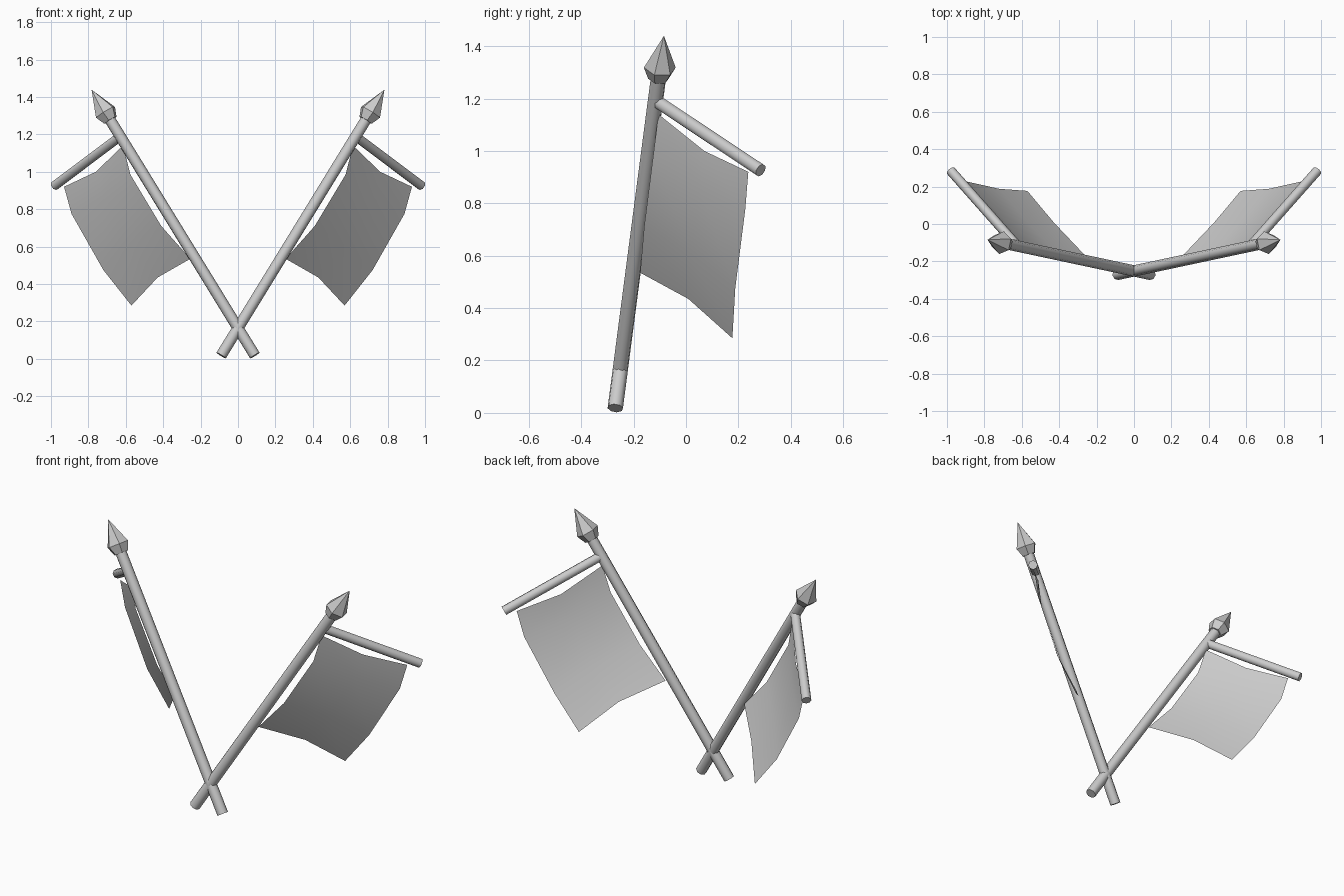
import bpy, bmesh, math
from mathutils import Vector

if "Cube" in bpy.data.objects:
    bpy.data.objects.remove(bpy.data.objects["Cube"])

BOTTOM = Vector((-0.09, -0.27, 0.018))
TOP = Vector((0.685, -0.105, 1.28))
AXIS = (TOP - BOTTOM).normalized()


def finish(name, bm, smooth):
    """Make the object and mirror it to the other side."""
    bmesh.ops.recalc_face_normals(bm, faces=bm.faces)
    me = bpy.data.meshes.new(name)
    bm.to_mesh(me)
    bm.free()
    ob = bpy.data.objects.new(name, me)
    bpy.context.collection.objects.link(ob)
    bpy.ops.object.select_all(action='DESELECT')
    ob.select_set(True)
    bpy.context.view_layer.objects.active = ob
    bpy.ops.object.shade_smooth_by_angle(angle=math.radians(smooth))
    mod = ob.modifiers.new("mirror", 'MIRROR')
    mod.use_mirror_merge = False
    return ob


def turned(name, start, axis, profile, sides, smooth):
    """Stack rings (distance, radius) along an axis."""
    bm = bmesh.new()
    rot = axis.to_track_quat('Z', 'Y')
    rings = []
    for d, r in profile:
        rings.append([bm.verts.new(start + rot @ Vector((
            r * math.cos(2 * math.pi * i / sides),
            r * math.sin(2 * math.pi * i / sides), d))) for i in range(sides)])
    for a, b in zip(rings, rings[1:]):
        for i in range(sides):
            j = (i + 1) % sides
            bm.faces.new((a[i], a[j], b[j], b[i]))
    bm.faces.new(rings[0])
    bm.faces.new(rings[-1])
    bmesh.ops.remove_doubles(bm, verts=bm.verts, dist=0.0005)
    return finish(name, bm, smooth)


# crossed poles
turned("pole", BOTTOM, AXIS, [(0, 0.03), ((TOP - BOTTOM).length, 0.03)], 8, 50)

# spear heads
turned("spearhead", TOP, AXIS, [(-0.005, 0.04), (0.045, 0.062), (0.188, 0.0001)], 6, 30)

# slanted crossbars
bar_a, bar_b = Vector((0.635, -0.105, 1.185)), Vector((0.98, 0.285, 0.926))
bar = bar_b - bar_a
turned("crossbar", bar_a, bar.normalized(), [(0, 0.026), (bar.length, 0.026)], 8, 50)

# flags: inner edge, outer edge and mid-width sag of each row
rows = [
    ((0.615, -0.105, 1.14), (0.93, 0.238, 0.92), (-0.012, 0.003, -0.03)),
    ((0.575, -0.125, 0.985), (0.89, 0.226, 0.775), (-0.010, 0.003, -0.022)),
    ((0.41, -0.160, 0.71), (0.72, 0.188, 0.475), (0.012, 0.003, 0.018)),
    ((0.255, -0.175, 0.535), (0.57, 0.177, 0.285), (0.017, 0.008, 0.025)),
]
bm = bmesh.new()
grid = []
for inner, outer, sag in rows:
    a, b = Vector(inner), Vector(outer)
    grid.append([bm.verts.new(p) for p in (a, (a + b) / 2 + Vector(sag), b)])
for r, s in zip(grid, grid[1:]):
    for i in range(2):
        bm.faces.new((r[i], r[i + 1], s[i + 1], s[i]))
finish("flag", bm, 80)
